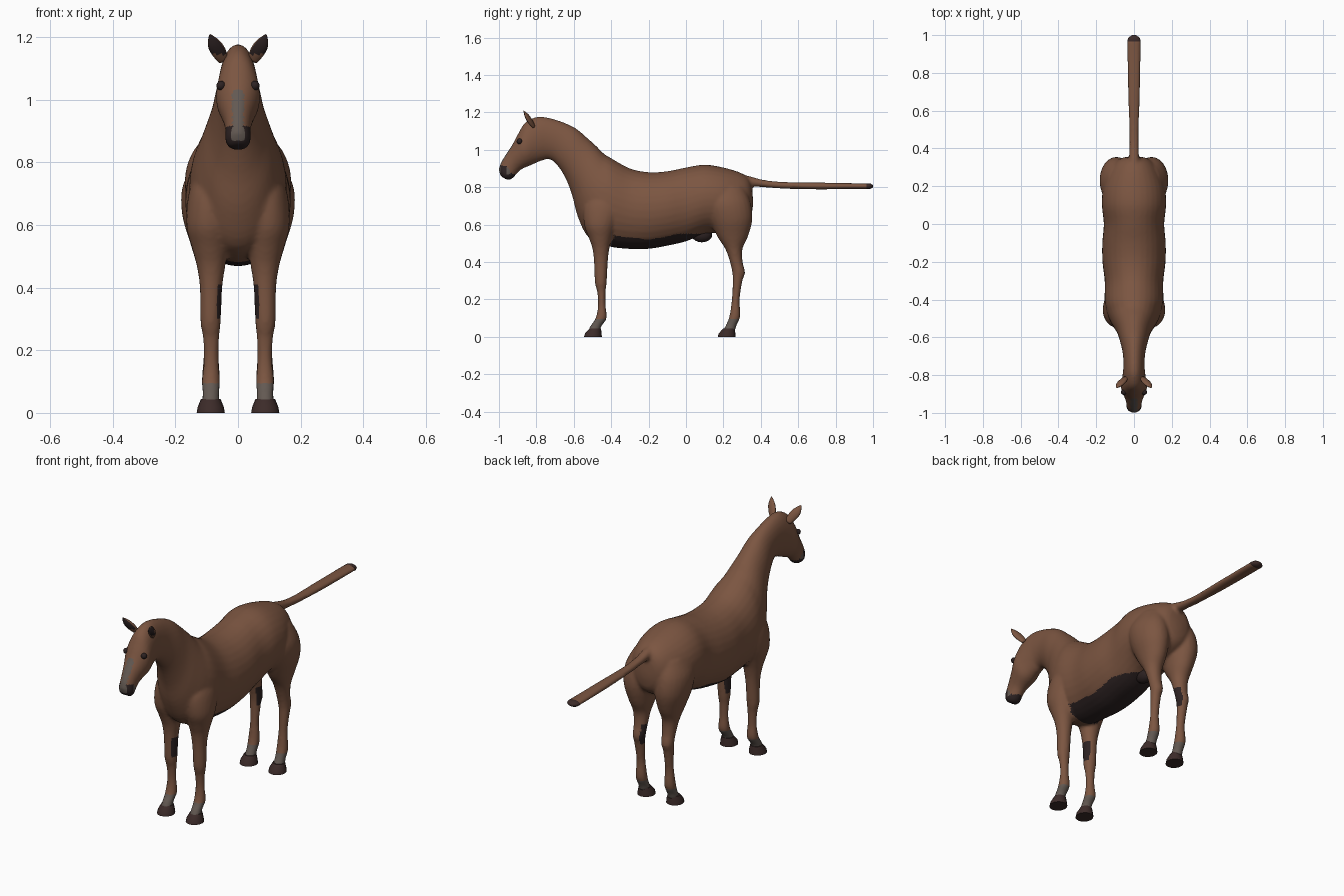
import bpy, bmesh, math
from mathutils import Vector, Matrix

if "Cube" in bpy.data.objects:
    bpy.data.objects.remove(bpy.data.objects["Cube"])


def material(name, rgb):
    m = bpy.data.materials.new(name)
    m.diffuse_color = (*rgb, 1)
    m.use_nodes = True
    m.node_tree.nodes["Principled BSDF"].inputs["Base Color"].default_value = m.diffuse_color
    return m


COAT = material("chestnut coat", (0.2, 0.092, 0.053))
DARK = material("dark skin", (0.026, 0.016, 0.016))
GREY = material("grey marking", (0.125, 0.1, 0.085))
HOOF = material("hoof brown", (0.045, 0.024, 0.022))


def spline(rows, steps):
    """Catmull-Rom interpolation of rows of numbers."""
    out = []
    for i in range(len(rows) - 1):
        a, b = rows[max(i - 1, 0)], rows[i]
        c, d = rows[i + 1], rows[min(i + 2, len(rows) - 1)]
        for s in range(steps):
            t = s / steps
            out.append([0.5 * (2 * q + (r - p) * t + (2 * p - 5 * q + 4 * r - w) * t * t
                               + (3 * q - p - 3 * r + w) * t ** 3)
                        for p, q, r, w in zip(a, b, c, d)])
    out.append(list(rows[-1]))
    return out


def loft(bm, rings, n=24):
    """Skin elliptical rings given as centre and two half axes."""
    loops = []
    for c, u, v in rings:
        loops.append([bm.verts.new(Vector(c) + Vector(u) * math.cos(2 * math.pi * k / n)
                                   + Vector(v) * math.sin(2 * math.pi * k / n)) for k in range(n)])
    for a, b in zip(loops, loops[1:]):
        for k in range(n):
            bm.faces.new((a[k], a[(k + 1) % n], b[(k + 1) % n], b[k]))
    bm.faces.new(loops[0])
    bm.faces.new(loops[-1])


def finish(name, bm, mats, angle=180):
    bmesh.ops.recalc_face_normals(bm, faces=bm.faces)
    me = bpy.data.meshes.new(name)
    bm.to_mesh(me)
    bm.free()
    for m in mats:
        me.materials.append(m)
    me.shade_smooth()
    if angle < 180:
        me.set_sharp_from_angle(angle=math.radians(angle))
    ob = bpy.data.objects.new(name, me)
    bpy.context.collection.objects.link(ob)
    return ob


def side_rings(rows, steps=4):
    """Rows: top y, top z, bottom y, bottom z, half width."""
    return [((0, (a + c) / 2, (b + d) / 2), (max(w, 0.004), 0, 0), (0, (a - c) / 2, (b - d) / 2))
            for a, b, c, d, w in spline(rows, steps)]


def leg_rings(rows, sx, steps=4):
    """Rows: z, front y, back y, inner x, outer x."""
    return [((sx * (c + d) / 2, (a + b) / 2, z), ((d - c) / 2, 0, 0), (0, (b - a) / 2, 0))
            for z, a, b, c, d in spline(rows, steps)]


# Trunk, neck and head from rump to muzzle
trunk = [
    (.358, .74, .358, .70, .02), (.345, .83, .345, .64, .075), (.30, .873, .30, .60, .12),
    (.20, .905, .20, .56, .162), (.10, .92, .10, .55, .17), (0, .905, 0, .51, .16),
    (-.1, .885, -.1, .487, .168), (-.2, .88, -.2, .47, .167), (-.3, .90, -.31, .47, .155),
    (-.40, .955, -.42, .485, .155), (-.44, .98, -.52, .53, .14), (-.48, 1.02, -.578, .64, .115),
    (-.53, 1.065, -.61, .76, .09), (-.59, 1.115, -.65, .86, .074), (-.66, 1.148, -.70, .93, .06),
    (-.74, 1.172, -.735, .95, .056), (-.80, 1.175, -.76, .945, .058), (-.86, 1.145, -.79, .935, .064),
    (-.895, 1.09, -.83, .917, .07), (-.927, 1.03, -.865, .903, .058), (-.96, .98, -.89, .888, .046),
    (-.99, .93, -.91, .865, .04), (-1.0, .893, -.933, .843, .04), (-.992, .86, -.955, .838, .026)]
front_leg = [
    (.78, -.50, -.34, .03, .13), (.70, -.545, -.33, .02, .158), (.60, -.545, -.37, .02, .165),
    (.53, -.52, -.395, .03, .148), (.47, -.50, -.41, .04, .132), (.40, -.492, -.418, .05, .122),
    (.29, -.487, -.424, .055, .12), (.24, -.475, -.43, .06, .112), (.17, -.47, -.43, .062, .109),
    (.10, -.483, -.424, .057, .116), (.06, -.51, -.45, .06, .113), (.03, -.525, -.462, .058, .117)]
hind_leg = [
    (.80, .12, .31, .02, .14), (.72, .10, .345, .005, .178), (.63, .125, .355, .008, .178),
    (.54, .165, .333, .025, .152), (.47, .21, .302, .042, .132), (.40, .235, .303, .05, .121),
    (.345, .247, .316, .054, .118), (.30, .25, .302, .06, .115), (.20, .245, .287, .063, .109),
    (.11, .232, .29, .057, .116), (.06, .212, .27, .06, .113), (.03, .195, .262, .058, .117)]
# Tail held straight back
tail = [
    (.29, .872, .27, .815, .03), (.35, .856, .33, .805, .028), (.42, .838, .41, .80, .025),
    (.52, .828, .52, .792, .026), (.70, .825, .70, .788, .032), (.90, .821, .90, .79, .037),
    (.975, .82, .975, .79, .037)]

bm = bmesh.new()
loft(bm, side_rings(trunk), 32)
loft(bm, side_rings(tail))
for sx in (1, -1):
    loft(bm, leg_rings(front_leg, sx))
    loft(bm, leg_rings(hind_leg, sx))
raw = finish("horse_body", bm, [])

# Fuse the overlapping parts into one smooth skin
rm = raw.modifiers.new("fuse", 'REMESH')
rm.mode = 'VOXEL'
rm.voxel_size = 0.009
sm = raw.modifiers.new("soften", 'SMOOTH')
sm.factor = 0.5
sm.iterations = 3
dg = bpy.context.evaluated_depsgraph_get()
skin = bpy.data.meshes.new_from_object(raw.evaluated_get(dg))
raw.modifiers.clear()
raw.data = skin
skin.materials.clear()
for m in (COAT, DARK, GREY):
    skin.materials.append(m)
skin.shade_smooth()


def skin_colour(p, nrm):
    x = abs(p.x)
    inward = nrm.x * (1 if p.x > 0 else -1) < -0.6
    if p.y < -.89 and p.z < 1.03:                       # muzzle and nose stripe
        if p.z < .872 or (p.y < -.955 and .018 < x and .872 < p.z < .915):
            return 1
        if (x < .018 and nrm.y < -.3) or (p.z < .90 and p.y < -.94):
            return 2
    if p.z < .095:                                      # pasterns
        return 2
    if -.40 < p.y < .13 and p.z < .55 and nrm.z < -.6 and x < .11:   # belly
        return 1
    if inward and .30 < p.z < .41:                      # inner leg patches
        return 1
    return 0


for f in skin.polygons:
    f.material_index = skin_colour(f.center, f.normal)

# Hooves
for sx, side in ((1, "left"), (-1, "right")):
    for part, y in (("front", -.545), ("hind", .17)):
        rows = [(0, y, y + .095, .042, .132), (.018, y + .005, y + .094, .045, .129),
                (.045, y + .03, y + .09, .056, .118)]
        bm = bmesh.new()
        loft(bm, leg_rings(rows, sx, 1), 16)
        finish(f"{part}_hoof_{side}", bm, [HOOF], 40)

    # Ears with a dark hollow on the front face
    bm = bmesh.new()
    ear = [(.046, -.815, 1.125, .016), (.060, -.832, 1.15, .023), (.075, -.848, 1.175, .022),
           (.085, -.86, 1.195, .012), (.090, -.868, 1.208, .002)]
    loft(bm, [((sx * x, y, z), (sx * w * .88, 0, -w * .47), (0, w * .5, w * .25))
              for x, y, z, w in spline(ear, 3)], 16)
    ob = finish(f"ear_{side}", bm, [COAT, DARK])
    for f in ob.data.polygons:
        f.material_index = int(f.normal.y < -.6 and f.center.z > 1.145)

    # Eyes
    bm = bmesh.new()
    bmesh.ops.create_uvsphere(bm, u_segments=16, v_segments=10, radius=.015,
                              matrix=Matrix.Translation((sx * .054, -.89, 1.045)))
    finish(f"eye_{side}", bm, [DARK])

# Dark tail tip
bm = bmesh.new()
loft(bm, side_rings([(.965, .82, .965, .79, .036), (.985, .82, .985, .79, .03),
                     (1.0, .81, 1.0, .80, .01)], 2), 16)
finish("tail_tip", bm, [HOOF], 50)

# Sheath below the flank
bm = bmesh.new()
bmesh.ops.create_uvsphere(bm, u_segments=16, v_segments=10, radius=1,
                          matrix=Matrix.Translation((0, .085, .545)) @ Matrix.Diagonal((.035, .055, .04, 1)))
finish("sheath", bm, [DARK])
